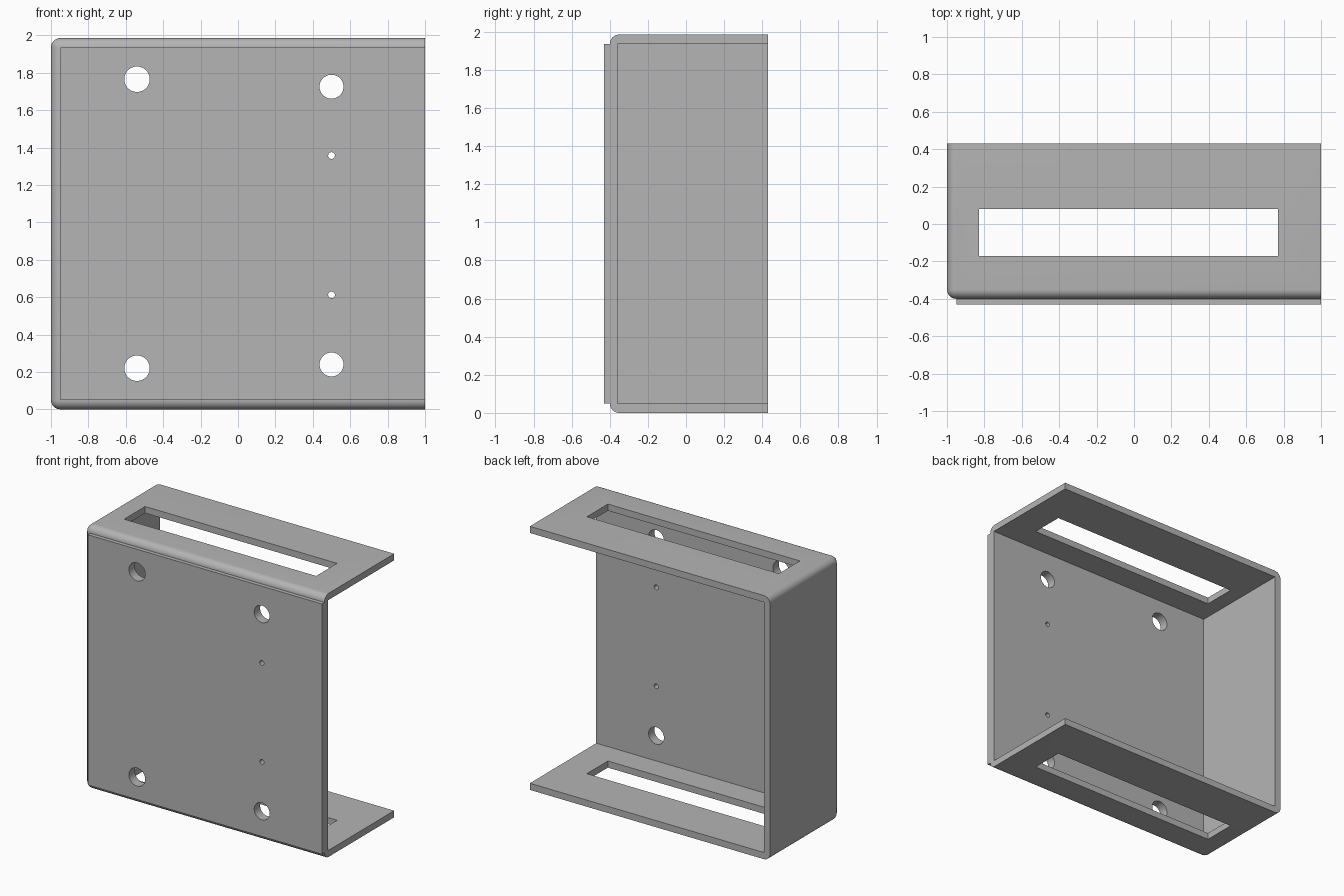
import bpy, bmesh, math
from mathutils import Matrix, Vector

default = bpy.data.objects.get("Cube")
if default:
    bpy.data.objects.remove(default, do_unlink=True)

HEIGHT, WALL, RADIUS = 1.985, 0.05, 0.05
BACK, SHELL_FRONT, PANEL_FRONT, INNER_FRONT = 0.43, -0.40, -0.43, -0.36

# Single sheet-metal colour
grey = bpy.data.materials.new("sheet_metal_grey")
grey.use_nodes = True
colour = (0.46, 0.46, 0.46, 1)
grey.diffuse_color = colour
grey.node_tree.nodes["Principled BSDF"].inputs["Base Color"].default_value = colour


def add_object(name, bm):
    mesh = bpy.data.meshes.new(name)
    bm.to_mesh(mesh)
    bm.free()
    mesh.materials.append(grey)
    obj = bpy.data.objects.new(name, mesh)
    bpy.context.collection.objects.link(obj)
    return obj


def box_mesh(low, high):
    low, high = Vector(low), Vector(high)
    bm = bmesh.new()
    bmesh.ops.create_cube(bm, size=1, matrix=Matrix.Translation((low + high) / 2)
                          @ Matrix.Diagonal((high - low).to_4d()))
    return bm


def hole_cutter(x, z, radius):
    bm = bmesh.new()
    bmesh.ops.create_cone(bm, cap_ends=True, segments=40, radius1=radius,
                          radius2=radius, depth=0.4,
                          matrix=Matrix.Translation((x, INNER_FRONT, z))
                          @ Matrix.Rotation(math.pi / 2, 4, "X"))
    return add_object("hole_cutter", bm)


def cut(target, cutters):
    bpy.context.view_layer.objects.active = target
    for cutter in cutters:
        cutter.hide_render = True
        mod = target.modifiers.new("cut", "BOOLEAN")
        mod.operation, mod.solver, mod.object = "DIFFERENCE", "EXACT", cutter
        bpy.ops.object.modifier_apply(modifier=mod.name)


# Shell block with rounded edges where the front, top, bottom and closed side meet
bm = box_mesh((-1, SHELL_FRONT, 0), (1, BACK, HEIGHT))


def is_bend(edge):
    mid = (edge.verts[0].co + edge.verts[1].co) / 2
    return mid.x < 0.9 and mid.y < BACK - 0.1


bmesh.ops.bevel(bm, geom=[e for e in bm.edges if is_bend(e)], offset=RADIUS,
                segments=8, profile=0.5, affect="EDGES")
shell = add_object("bracket_shell", bm)

# Raised front panel
panel = add_object("front_panel", box_mesh((-1 + RADIUS, PANEL_FRONT, WALL),
                                           (1, SHELL_FRONT, HEIGHT - WALL)))

# Hollow, open at the back and at the left side
cavity = add_object("cavity_cutter", box_mesh((-1 + WALL, INNER_FRONT, WALL),
                                              (1.2, BACK + 0.2, HEIGHT - WALL)))
# Long slot through the top and bottom flanges
slot = add_object("slot_cutter", box_mesh((-0.83, -0.17, -0.2),
                                          (0.77, 0.08, HEIGHT + 0.2)))
# Mounting holes and pilot holes through the front
holes = [hole_cutter(*h) for h in (
    (-0.54, 1.765, 0.068), (-0.54, 0.22, 0.068),
    (0.5, 1.725, 0.064), (0.5, 0.24, 0.064),
    (0.5, 1.357, 0.018), (0.5, 0.612, 0.018))]

cut(shell, [cavity, slot] + holes)
cut(panel, holes)
for helper in [cavity, slot] + holes:
    bpy.data.objects.remove(helper, do_unlink=True)

# Smooth bends and bores, sharp edges elsewhere
bpy.ops.object.select_all(action="DESELECT")
for obj in (shell, panel):
    obj.select_set(True)
bpy.context.view_layer.objects.active = shell
bpy.ops.object.shade_smooth_by_angle(angle=math.radians(30))
